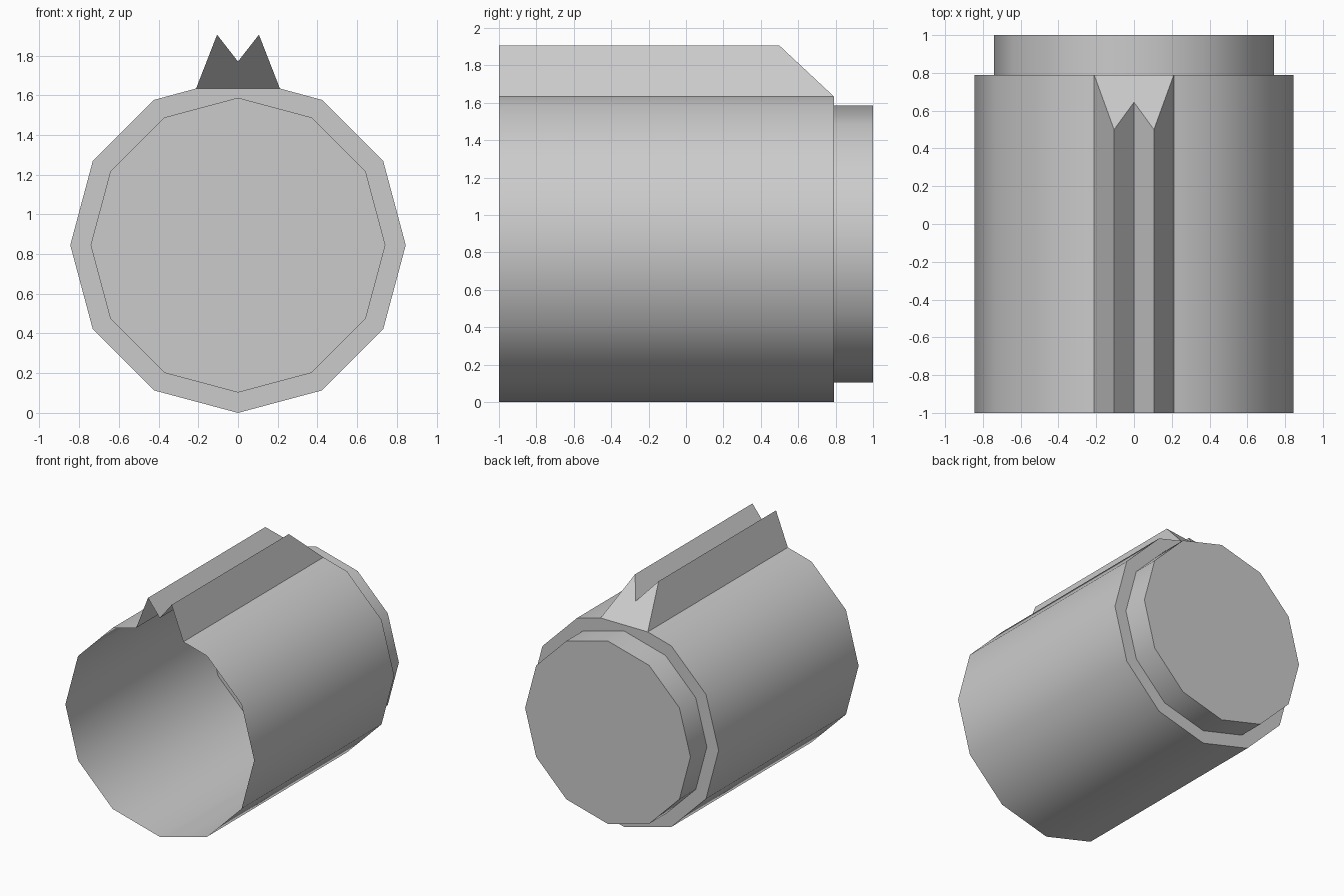
import bpy
import bmesh
from math import sin, cos, pi, radians

if "Cube" in bpy.data.objects:
    bpy.data.objects.remove(bpy.data.objects["Cube"], do_unlink=True)

SIDES = 12
R_BODY, R_CAP = 0.845, 0.74
CZ = R_BODY
FRONT, STEP, BACK = -1.0, 0.79, 1.0
RAIL_X, RAIL_Z = 0.211, 1.634      # where the rail meets the wall
PEAK_Z, VALLEY_Z, PEAK_Y = 1.905, 1.77, 0.5

grey = bpy.data.materials.new("plain grey")
grey.use_nodes = True
grey.diffuse_color = (0.6, 0.6, 0.6, 1)
grey.node_tree.nodes["Principled BSDF"].inputs["Base Color"].default_value = (0.6, 0.6, 0.6, 1)


def polygon(radius):
    """Twelve-sided outline in x and z, starting at the top, towards +x."""
    return [(radius * sin(2 * pi * i / SIDES), CZ + radius * cos(2 * pi * i / SIDES))
            for i in range(SIDES)]


def row(bm, outline, y):
    return [bm.verts.new((x, y, z)) for x, z in outline]


def strip(bm, a, b, closed=False):
    """Quads between two rows of points."""
    n = len(a)
    for i in range(n if closed else n - 1):
        j = (i + 1) % n
        bm.faces.new((a[i], a[j], b[j], b[i]))


def finish(bm, name):
    mesh = bpy.data.meshes.new(name)
    bm.to_mesh(mesh)
    bm.free()
    mesh.materials.append(grey)
    obj = bpy.data.objects.new(name, mesh)
    bpy.context.collection.objects.link(obj)
    bpy.ops.object.select_all(action="DESELECT")
    obj.select_set(True)
    bpy.context.view_layer.objects.active = obj
    bpy.ops.object.shade_smooth_by_angle(angle=radians(35))
    return obj


# Body wall: open at the front, with a gap under the rail, and the rear shoulder
bm = bmesh.new()
outline = [(RAIL_X, RAIL_Z)] + polygon(R_BODY)[1:] + [(-RAIL_X, RAIL_Z)]
front, rear = row(bm, outline, FRONT), row(bm, outline, STEP)
strip(bm, rear, front)
inner = row(bm, polygon(R_CAP), STEP)
strip(bm, inner[1:], rear[1:-1])
bm.faces.new((rear[1], rear[0], rear[-1], rear[-2], inner[-1], inner[0], inner[1]))
finish(bm, "body_shell")

# Twin-peaked rail: open at the front, sloped at the back
bm = bmesh.new()
half = RAIL_X / 2
outline = [(-RAIL_X, RAIL_Z), (-half, PEAK_Z), (0, VALLEY_Z), (half, PEAK_Z), (RAIL_X, RAIL_Z)]
front, rear = row(bm, outline, FRONT), row(bm, outline, STEP)
for v in rear:
    v.co.y += (PEAK_Y - STEP) * (v.co.z - RAIL_Z) / (PEAK_Z - RAIL_Z)
strip(bm, rear, front)
bm.faces.new(reversed(rear))
finish(bm, "top_rail")

# Rear cap: narrower drum closed at the back
bm = bmesh.new()
front, rear = row(bm, polygon(R_CAP), STEP), row(bm, polygon(R_CAP), BACK)
strip(bm, rear, front, closed=True)
bm.faces.new(reversed(rear))
finish(bm, "rear_cap")

# Make the outer side of every part consistent
for name, up in (("body_shell", False), ("top_rail", True), ("rear_cap", False)):
    mesh = bpy.data.objects[name].data
    wall = mesh.polygons[0]
    away = wall.normal.x * wall.center.x + wall.normal.z * (wall.center.z - CZ)
    if away < 0:
        mesh.flip_normals()
